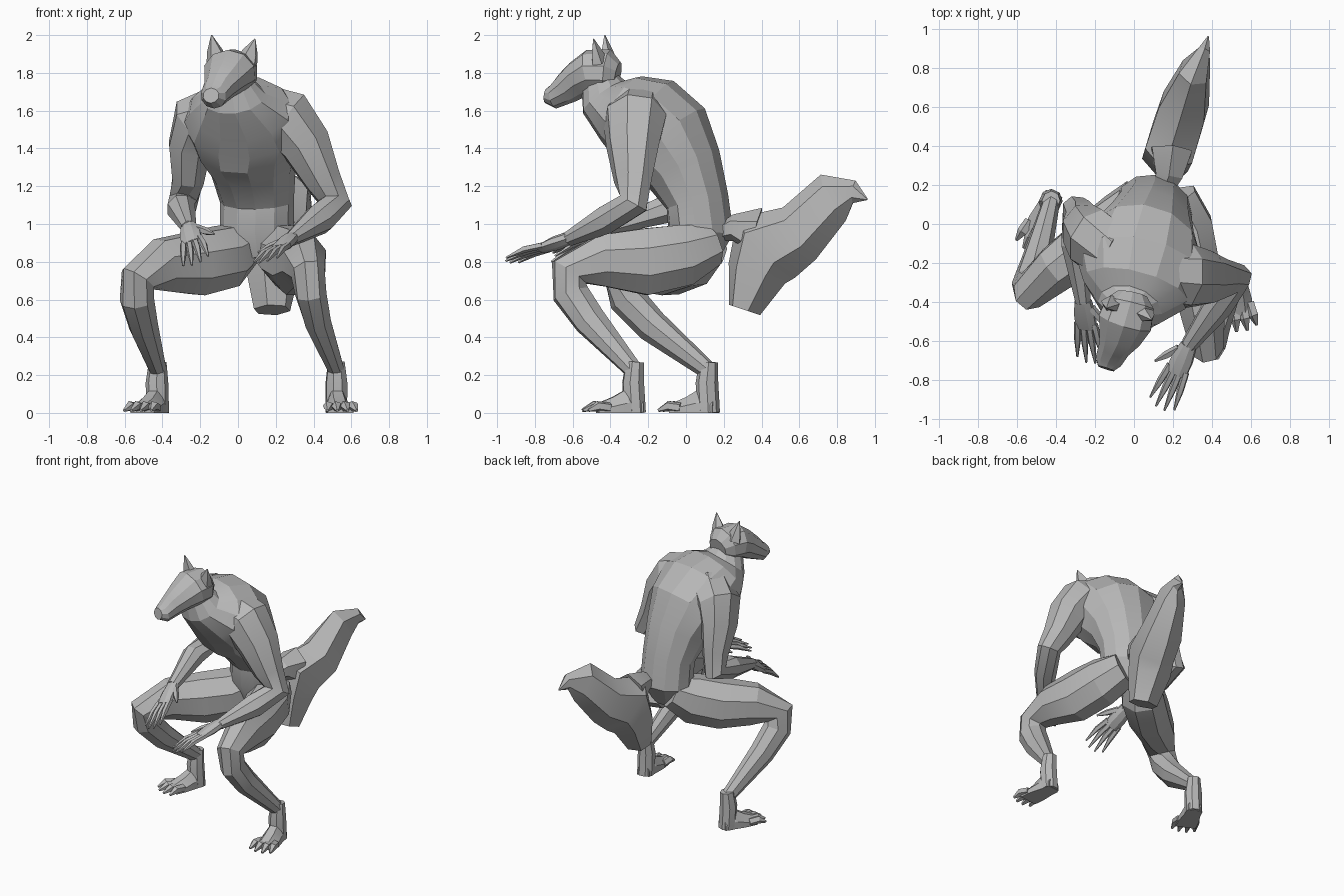
import bpy
import bmesh
import math
from mathutils import Vector

default_cube = bpy.data.objects.get("Cube")
if default_cube:
    bpy.data.objects.remove(default_cube, do_unlink=True)

# One plain grey for the whole figure
fur_grey = bpy.data.materials.new("fur grey")
fur_grey.use_nodes = True
GREY = (0.48, 0.48, 0.48, 1)
fur_grey.diffuse_color = GREY
fur_grey.node_tree.nodes["Principled BSDF"].inputs["Base Color"].default_value = GREY


def loft(name, stations, width_axis, sides=8, bottom=0.0):
    """Skin a tube through stations (x, y, z, half width, half depth)."""
    bm = bmesh.new()
    axis = Vector(width_axis)
    centres = [Vector(s[:3]) for s in stations]
    steps = [(b - a).normalized() for a, b in zip(centres, centres[1:])]
    rings = []
    for i, station in enumerate(stations):
        tangent = (steps[max(i - 1, 0)] + steps[min(i, len(steps) - 1)]).normalized()
        across = (axis - tangent * axis.dot(tangent)).normalized()
        depth = tangent.cross(across)
        ring = []
        for k in range(sides):
            turn = math.tau * (k + 0.5) / sides
            point = (centres[i] + across * math.cos(turn) * station[3]
                     + depth * math.sin(turn) * station[4])
            point.z = max(point.z, bottom)
            ring.append(bm.verts.new(point))
        rings.append(ring)
    for low, high in zip(rings, rings[1:]):
        for k in range(sides):
            n = (k + 1) % sides
            bm.faces.new((low[k], low[n], high[n], high[k]))
    bm.faces.new(rings[0][::-1])
    bm.faces.new(rings[-1])
    bmesh.ops.recalc_face_normals(bm, faces=bm.faces)
    mesh = bpy.data.meshes.new(name)
    bm.to_mesh(mesh)
    bm.free()
    mesh.materials.append(fur_grey)
    part = bpy.data.objects.new(name, mesh)
    bpy.context.collection.objects.link(part)
    bpy.ops.object.select_all(action="DESELECT")
    part.select_set(True)
    bpy.context.view_layer.objects.active = part
    bpy.ops.object.shade_smooth_by_angle(angle=math.radians(20))


def digit(name, start, middle, end, axis, radius):
    """A tapered finger or toe with one bend."""
    loft(name, [(*start, radius, radius), (*middle, radius, radius),
                (*end, radius * 0.3, radius * 0.3)], axis, sides=5)


def hand(name, wrist, heading, across, thumb_side):
    """Palm, four fanned fingers and a thumb."""
    wrist, heading = Vector(wrist), Vector(heading).normalized()
    across = Vector(across)
    across = (across - heading * across.dot(heading)).normalized()
    knuckles = wrist + heading * 0.17
    loft(name + "_palm", [(*wrist, 0.045, 0.035),
                          (*(wrist + heading * 0.08), 0.06, 0.036),
                          (*knuckles, 0.06, 0.022)], across)
    for n in range(4):
        fan = (n - 1.5) / 1.5
        start = knuckles + across * fan * 0.046 - heading * 0.03
        reach = 0.25 - 0.04 * abs(fan)
        aim = (heading + across * fan * 0.12).normalized()
        bend = start + aim * reach * 0.5 + Vector((0, 0, 0.012))
        digit(f"{name}_finger_{n + 1}", start, bend, start + aim * reach, across, 0.019)
    start = wrist + heading * 0.04 + across * thumb_side * 0.04
    aim = (heading + across * thumb_side * 0.7).normalized()
    digit(name + "_thumb", start, start + aim * 0.08, start + aim * 0.15, across, 0.021)


def foot(name, ankle, heading):
    """Upright ankle, sloping instep and four spread toes."""
    ankle, heading = Vector(ankle), Vector(heading).normalized()
    across = Vector((-heading.y, heading.x, 0))
    up = Vector((0, 0, 1))
    heel = Vector((ankle.x, ankle.y, 0))
    loft(name + "_ankle", [(*ankle, 0.046, 0.05),
                           (*(heel + up * 0.16 + heading * 0.01), 0.06, 0.06),
                           (*heel, 0.06, 0.06)], across)
    instep = []
    for reach, width, height in ((-0.04, 0.05, 0.1), (0.04, 0.062, 0.14),
                                 (0.12, 0.075, 0.09), (0.2, 0.075, 0.055)):
        instep.append((*(heel + heading * reach), width, height))
    loft(name + "_instep", instep, across)
    for n in range(4):
        fan = (n - 1.5) / 1.5
        start = heel + heading * 0.14 + across * fan * 0.055 + up * 0.028
        aim = (heading + across * fan * 0.2).normalized()
        reach = 0.15 - 0.03 * abs(fan)
        digit(f"{name}_toe_{n + 1}", start, start + aim * reach * 0.55 + up * 0.008,
              start + aim * reach - up * 0.015, across, 0.028)


# Hunched torso from pelvis to neck
TURNED = (1, -0.38, 0)
loft("torso", [
    (0.11, 0.06, 0.81, 0.12, 0.1),
    (0.1, 0.08, 0.95, 0.2, 0.17),
    (0.1, 0.06, 1.12, 0.2, 0.165),
    (0.08, -0.01, 1.29, 0.23, 0.21),
    (0.05, -0.11, 1.44, 0.29, 0.27),
    (0.03, -0.22, 1.55, 0.33, 0.255),
    (0.01, -0.34, 1.61, 0.28, 0.2),
    (-0.02, -0.43, 1.67, 0.17, 0.14),
    (-0.03, -0.46, 1.76, 0.1, 0.1)], TURNED, sides=12)

# Head with tapering muzzle
FACING = (1, -0.3, 0)
loft("head", [
    (-0.01, -0.36, 1.79, 0.08, 0.07),
    (-0.02, -0.41, 1.8, 0.13, 0.125),
    (-0.045, -0.5, 1.8, 0.145, 0.125),
    (-0.07, -0.57, 1.765, 0.115, 0.1),
    (-0.1, -0.63, 1.72, 0.085, 0.085),
    (-0.13, -0.7, 1.675, 0.072, 0.065),
    (-0.143, -0.74, 1.68, 0.045, 0.04)], FACING, sides=10)

# Pointed ears
for side, base, tip in (("right", (-0.11, -0.41, 1.86), (-0.14, -0.43, 2)),
                        ("left", (0.05, -0.46, 1.86), (0.09, -0.49, 1.98))):
    middle = Vector(base).lerp(Vector(tip), 0.4)
    loft(side + "_ear", [(*base, 0.06, 0.045), (*middle, 0.045, 0.03),
                         (*tip, 0.003, 0.003)], FACING, sides=5)

# Arms, from inside the shoulder to the wrist
loft("left_arm", [
    (0.1, -0.25, 1.6, 0.15, 0.16),
    (0.26, -0.27, 1.55, 0.165, 0.175),
    (0.36, -0.28, 1.42, 0.135, 0.15),
    (0.45, -0.28, 1.23, 0.1, 0.105),
    (0.515, -0.28, 1.11, 0.08, 0.095),
    (0.43, -0.42, 1.025, 0.075, 0.085),
    (0.28, -0.62, 0.92, 0.045, 0.038)], (0.6, -0.6, 0.5))
hand("left_hand", (0.28, -0.62, 0.925), (-0.14, -0.31, -0.12), (0.9, -0.4, 0.2), -1)
loft("right_arm", [
    (-0.08, -0.15, 1.6, 0.15, 0.16),
    (-0.21, -0.08, 1.54, 0.155, 0.17),
    (-0.255, -0.03, 1.41, 0.12, 0.145),
    (-0.265, 0.03, 1.23, 0.09, 0.1),
    (-0.29, 0.07, 1.12, 0.08, 0.085),
    (-0.3, -0.1, 1.08, 0.078, 0.08),
    (-0.26, -0.4, 0.98, 0.042, 0.04)], (1, 0, 0))
hand("right_hand", (-0.26, -0.39, 0.985), (0.04, -0.33, -0.2), (0.9, -0.1, 0.35), 1)

# Crouching legs, from hip over knee to ankle
loft("left_leg", [
    (0.19, 0.13, 0.89, 0.14, 0.12),
    (0.26, -0.02, 0.835, 0.155, 0.175),
    (0.31, -0.22, 0.8, 0.14, 0.19),
    (0.35, -0.44, 0.805, 0.125, 0.15),
    (0.37, -0.62, 0.745, 0.09, 0.11),
    (0.385, -0.61, 0.63, 0.085, 0.1),
    (0.42, -0.51, 0.49, 0.075, 0.09),
    (0.52, -0.28, 0.23, 0.045, 0.05)], (1, 0.2, 0))
foot("left_foot", (0.52, -0.27, 0.27), (0.12, -1, 0))
loft("right_leg", [
    (0.04, 0.12, 0.9, 0.13, 0.12),
    (-0.06, 0.02, 0.83, 0.155, 0.175),
    (-0.22, -0.1, 0.79, 0.15, 0.18),
    (-0.4, -0.23, 0.78, 0.125, 0.15),
    (-0.53, -0.34, 0.71, 0.095, 0.11),
    (-0.535, -0.31, 0.6, 0.09, 0.1),
    (-0.5, -0.18, 0.46, 0.075, 0.09),
    (-0.425, 0.11, 0.23, 0.045, 0.05)], (0.8, -0.5, 0))
foot("right_foot", (-0.425, 0.12, 0.27), (-0.45, -1, 0))

# Bushy tail hung from a thin root
loft("tail_root", [(0.15, 0.17, 0.95, 0.05, 0.04),
                   (0.18, 0.25, 0.98, 0.08, 0.07),
                   (0.19, 0.37, 0.95, 0.12, 0.14)], FACING, sides=6)
loft("tail", [
    (0.18, 0.31, 0.545, 0.1, 0.09),
    (0.18, 0.375, 0.74, 0.14, 0.165),
    (0.2, 0.425, 0.875, 0.145, 0.225),
    (0.255, 0.6, 0.95, 0.14, 0.165),
    (0.31, 0.78, 1.14, 0.085, 0.14),
    (0.36, 0.89, 1.17, 0.035, 0.06),
    (0.38, 0.96, 1.13, 0.004, 0.004)], FACING, sides=6)
